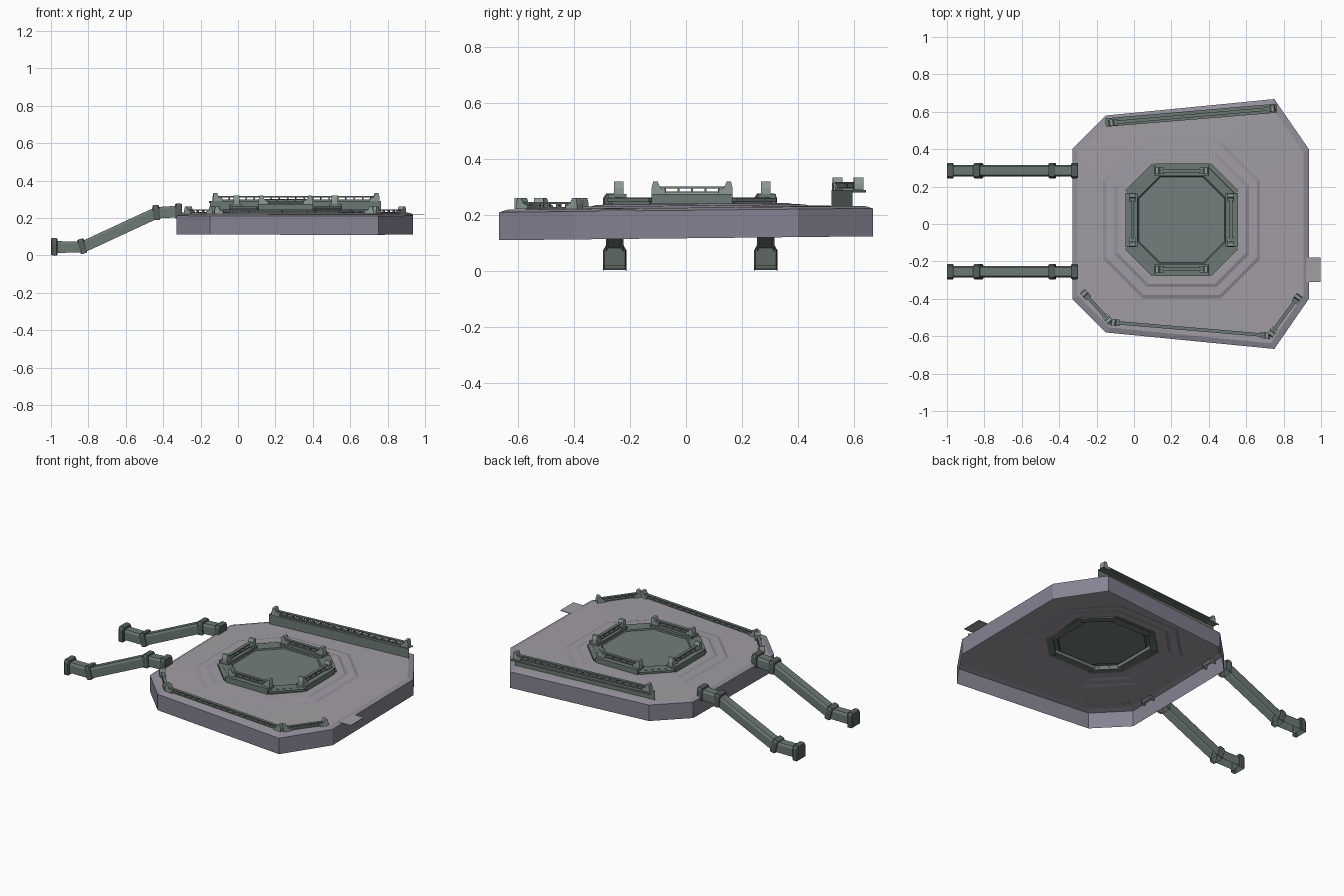
import bpy, bmesh
from math import atan2, cos, sin, pi
from mathutils import Vector, Matrix

if "Cube" in bpy.data.objects:
    bpy.data.objects.remove(bpy.data.objects["Cube"])


def material(name, col):
    m = bpy.data.materials.new(name)
    m.diffuse_color = (*col, 1)
    m.use_nodes = True
    m.node_tree.nodes["Principled BSDF"].inputs["Base Color"].default_value = m.diffuse_color
    return m


DECK = material("deck_grey", (0.36, 0.34, 0.37))
SKIRT = material("skirt_violet", (0.24, 0.225, 0.29))
RING = material("ring_violet", (0.29, 0.275, 0.33))
GREEN = material("green_metal", (0.15, 0.19, 0.175))
DARK = material("dark_green", (0.09, 0.115, 0.105))
PANEL = material("panel_green", (0.17, 0.21, 0.20))
LIGHT = material("light_green", (0.27, 0.33, 0.31))


def finish(name, bm, mats):
    bmesh.ops.recalc_face_normals(bm, faces=bm.faces)
    me = bpy.data.meshes.new(name)
    bm.to_mesh(me)
    bm.free()
    for m in mats:
        me.materials.append(m)
    ob = bpy.data.objects.new(name, me)
    bpy.context.collection.objects.link(ob)
    return ob


def loft(bm, loops, mat_ids=None, closed=True, cap_start=False, cap_end=False, cap_mat=0):
    """Bridge equal-length point loops with quads."""
    rows = [[bm.verts.new(p) for p in l] for l in loops]
    n = len(rows[0])
    for k in range(len(rows) - 1):
        for i in range(n if closed else n - 1):
            j = (i + 1) % n
            f = bm.faces.new((rows[k][i], rows[k][j], rows[k + 1][j], rows[k + 1][i]))
            f.material_index = mat_ids[k] if mat_ids else 0
    for flag, row in ((cap_start, rows[0]), (cap_end, rows[-1])):
        if flag:
            bm.faces.new(row).material_index = cap_mat


def box(bm, size, mat, mid=0):
    r = bmesh.ops.create_cube(bm, size=1, matrix=mat @ Matrix.Diagonal((*size, 1)))
    for f in {f for v in r["verts"] for f in v.link_faces}:
        f.material_index = mid


def frame(origin, ang):
    return Matrix.Translation(origin) @ Matrix.Rotation(ang, 4, 'Z')


CX, CY = 0.255, 0.022


def octagon(r, flat, z):
    pts = [(-r, flat), (-flat, r), (flat, r), (r, flat), (r, -flat), (flat, -r), (-flat, -r), (-r, -flat)]
    return [(CX + x, CY + y, z) for x, y in pts]


# Deck: open-bottomed skirt, bevelled edge and two raised octagonal steps
half = [(-0.33, 0.40), (-0.15, 0.58), (0.75, 0.668), (0.935, 0.40)]
outline = half + [(x, -y) for x, y in reversed(half)]


def edge(s, z):
    return [(0.3 + (x - 0.3) * s, y * s, z) for x, y in outline]


loops = [edge(1, 0.117), edge(1, 0.217), edge(0.955, 0.226),
         octagon(0.42, 0.21, 0.229), octagon(0.402, 0.202, 0.234),
         octagon(0.36, 0.185, 0.235), octagon(0.342, 0.177, 0.240),
         octagon(0.28, 0.143, 0.240)]
loops = [[(x, y, z + 0.0105 * y) for x, y, z in l] for l in loops]
bm = bmesh.new()
loft(bm, loops, [1, 2, 0, 2, 0, 2, 0])
finish("deck", bm, [DECK, SKIRT, RING])

# Thin tab on the right edge
bm = bmesh.new()
box(bm, (0.09, 0.13, 0.004), Matrix.Translation((0.951, -0.245, 0.217)))
finish("side_tab", bm, [DECK])

# Dais with a slightly sunken panel
bm = bmesh.new()
loft(bm, [octagon(0.287, 0.147, 0.238), octagon(0.28, 0.143, 0.262),
          octagon(0.235, 0.118, 0.262), octagon(0.228, 0.114, 0.256)],
     [0, 0, 1], cap_end=True, cap_mat=2)
finish("dais", bm, [GREEN, DARK, PANEL])

# Diagonal corner slabs around the dais
bm = bmesh.new()
for k in range(4):
    a = pi / 4 + k * pi / 2
    for dist, w, l, z, h in ((0.297, 0.055, 0.205, 0.255, 0.012), (0.29, 0.04, 0.19, 0.243, 0.014)):
        box(bm, (w, l, h), frame((CX + dist * cos(a), CY + dist * sin(a), z), a))
finish("corner_slabs", bm, [GREEN])


def post(bm, m, s=1.0):
    """Rail end post with a sloped inner side; local +x points along the rail."""
    prof = [(0, 0), (0, 0.022), (0.006, 0.045), (0.022, 0.045), (0.03, 0.024), (0.05, 0.014), (0.05, 0)]
    loft(bm, [[m @ Vector((x, y, z * s)) for x, z in prof] for y in (-0.017, 0.017)],
         cap_start=True, cap_end=True, mat_ids=[1], cap_mat=1)


def railing(bm, a, b, z, s=1.0):
    """Two posts, two bars and evenly spaced balusters between a and b."""
    a, b = Vector((*a, z)), Vector((*b, z))
    d = b - a
    ang, length = atan2(d.y, d.x), d.length
    post(bm, frame(a, ang), s)
    post(bm, frame(b, ang + pi), s)
    m = frame(a, ang)
    for h in (0.005, 0.024 * s):
        box(bm, (length - 0.05, 0.018, 0.007), m @ Matrix.Translation((length / 2, 0, h)))
    n = max(3, round(length / 0.045))
    for i in range(1, n):
        box(bm, (0.007, 0.012, 0.022 * s), m @ Matrix.Translation((length * i / n, 0, 0.013 * s)))


# Dais side pedestals and their railings
bm_p, bm_r = bmesh.new(), bmesh.new()
for k in range(4):
    a = k * pi / 2
    u, v = Vector((cos(a), sin(a))), Vector((-sin(a), cos(a)))
    c = Vector((CX, CY))
    p = c + u * 0.268
    box(bm_p, (0.065, 0.29, 0.035), frame((*p, 0.258), a))
    p = c + u * 0.263
    railing(bm_r, p - v * 0.145, p + v * 0.145, 0.275)
finish("dais_pedestals", bm_p, [GREEN])
finish("dais_railings", bm_r, [GREEN, LIGHT])

# Front railing following the deck edge
path = [(-0.275, -0.36), (-0.125, -0.525), (0.725, -0.597), (0.885, -0.38)]
bm = bmesh.new()
for a, b in zip(path, path[1:]):
    railing(bm, a, b, 0.221, 0.9)
finish("front_railing", bm, [GREEN, LIGHT])

# Rear wall: open sheet with a front face and a ledge on top, railing above
bm = bmesh.new()
ends = [((-0.15, 0.52), (-0.154, 0.565)), ((0.765, 0.595), (0.761, 0.643))]
loft(bm, [[(*f, 0.225), (*f, 0.29), (*r, 0.29), (*r, 0.28)] for f, r in ends], closed=False)
finish("rear_wall", bm, [GREEN])
bm = bmesh.new()
railing(bm, (-0.135, 0.54), (0.755, 0.618), 0.29)
finish("rear_railing", bm, [GREEN, LIGHT])


# Left access arms: open-bottomed chamfered channel with collars at each bend
def section(x, z, y, w, t, tilt, off=0.0):
    pts = [(-w, -t), (-w, t * 0.6), (-w * 0.75, t), (w * 0.75, t), (w, t * 0.6), (w, -t)]
    return [(x + off * cos(tilt) - q * sin(tilt), y + p, z + off * sin(tilt) + q * cos(tilt)) for p, q in pts]


spine = [(-0.985, 0.045, 0), (-0.83, 0.045, 0.22), (-0.435, 0.228, 0.22), (-0.315, 0.235, 0)]
collars = [(-0.982, 0.046, 0), (-0.833, 0.049, 0.27), (-0.437, 0.229, 0.08), (-0.318, 0.237, 0)]
for side, y in (("rear", 0.285), ("front", -0.255)):
    bm = bmesh.new()
    loft(bm, [section(x, z, y, 0.031, 0.031, t) for x, z, t in spine], closed=False)
    finish(side + "_arm", bm, [GREEN])
    bm = bmesh.new()
    for i, (x, z, t) in enumerate(collars):
        h, w = (0.046, 0.042) if i == 0 else (0.040, 0.041)
        loft(bm, [section(x, z, y, w * 0.9, h * 0.92, t, -0.018), section(x, z, y, w, h, t, -0.012),
                  section(x, z, y, w, h, t, 0.012), section(x, z, y, w * 0.9, h * 0.92, t, 0.018)],
             closed=False, cap_start=True, cap_end=True)
    finish(side + "_arm_collars", bm, [DARK])
